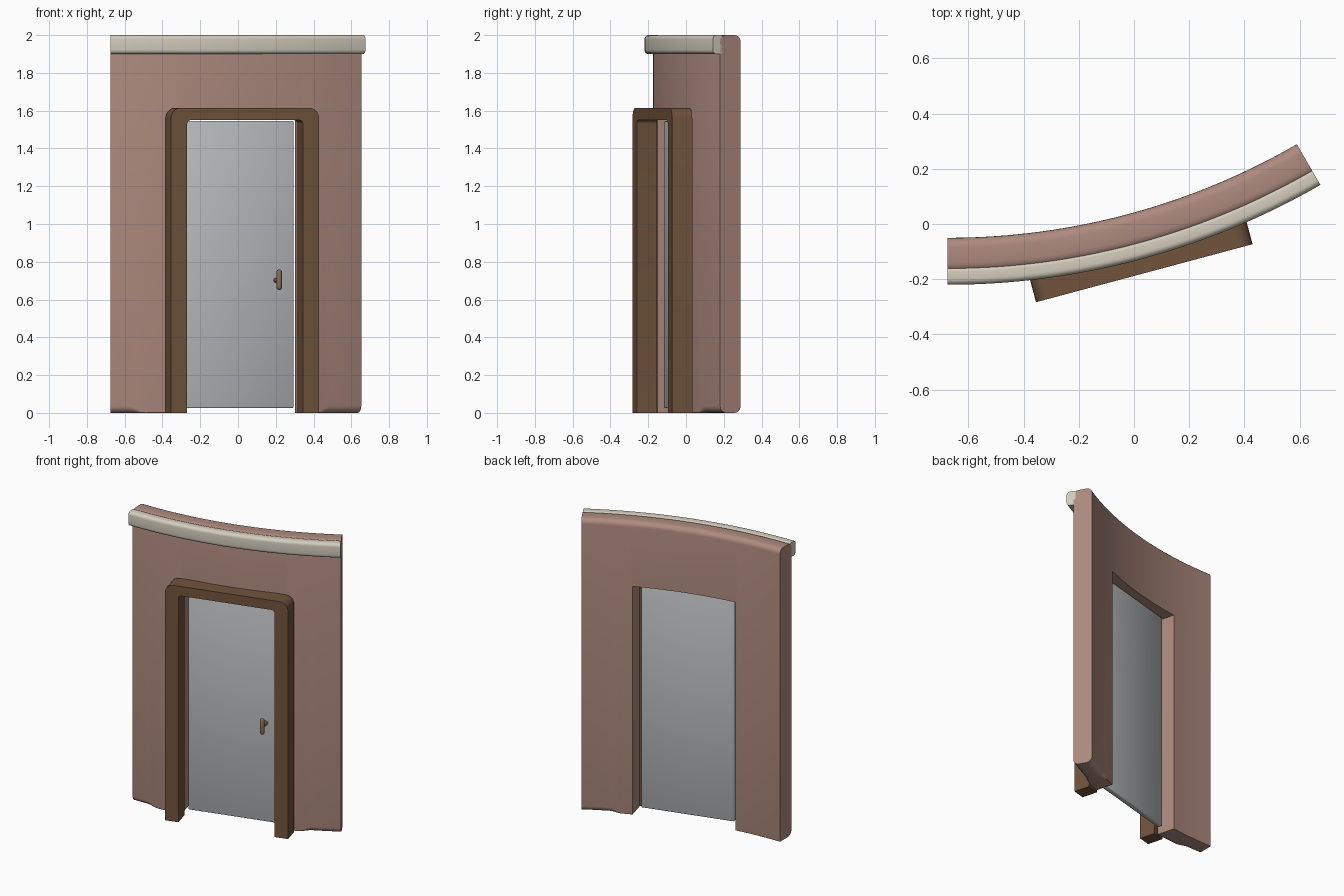
import bpy, bmesh, math
from mathutils import Vector, Matrix

if "Cube" in bpy.data.objects:
    bpy.data.objects.remove(bpy.data.objects["Cube"])

CX, CY = -0.675, 2.48          # centre of the wall's arc
ARC = 30.0                     # wall spans 30 degrees
MID = math.radians(15)         # door faces along the middle of the arc


def material(name, rgb):
    m = bpy.data.materials.new(name)
    m.diffuse_color = (*rgb, 1)
    m.use_nodes = True
    m.node_tree.nodes["Principled BSDF"].inputs["Base Color"].default_value = m.diffuse_color
    return m


PLASTER = material("rose plaster", (0.42, 0.255, 0.21))
STONE = material("cream stone", (0.66, 0.61, 0.51))
WOOD = material("brown wood", (0.165, 0.088, 0.046))
PANEL = material("pale grey", (0.50, 0.51, 0.52))
METAL = material("dull copper", (0.25, 0.14, 0.11))


def finish(bm, name, mat):
    bmesh.ops.recalc_face_normals(bm, faces=bm.faces)
    me = bpy.data.meshes.new(name)
    bm.to_mesh(me)
    bm.free()
    ob = bpy.data.objects.new(name, me)
    bpy.context.collection.objects.link(ob)
    me.materials.append(mat)
    return ob


def activate(ob):
    bpy.ops.object.select_all(action='DESELECT')
    ob.select_set(True)
    bpy.context.view_layer.objects.active = ob


def smooth(ob, angle=35):
    activate(ob)
    bpy.ops.object.shade_smooth_by_angle(angle=math.radians(angle))


def rounded(corners, steps=5):
    """Round each corner (x, y, radius) of a right-angled outline."""
    pts = []
    n = len(corners)
    for i, (x, y, r) in enumerate(corners):
        p = Vector((x, y))
        if r == 0:
            pts.append(p)
            continue
        a = (Vector(corners[i - 1][:2]) - p).normalized() * r
        b = (Vector(corners[(i + 1) % n][:2]) - p).normalized() * r
        c = p + a + b
        for k in range(steps + 1):
            t = math.pi / 2 * k / steps
            pts.append(c - b * math.cos(t) - a * math.sin(t))
    return pts


def sweep(name, profile, mat, steps=60):
    """Sweep a (radius, z) profile, given per angle, along the arc."""
    bm = bmesh.new()
    rings = []
    for i in range(steps + 1):
        deg = ARC * i / steps
        a = math.radians(deg)
        rings.append([bm.verts.new((CX + p.x * math.sin(a), CY - p.x * math.cos(a), p.y))
                      for p in profile(deg)])
    for r0, r1 in zip(rings, rings[1:]):
        for k in range(len(r0)):
            j = (k + 1) % len(r0)
            bm.faces.new((r0[k], r0[j], r1[j], r1[k]))
    bm.faces.new(rings[0])
    bm.faces.new(rings[-1])
    return finish(bm, name, mat)


# Door frame of reference: x along the door, -y outward, y = -radius
LOCAL = Matrix.Translation((CX, CY, 0)) @ Matrix.Rotation(MID, 4, 'Z')


def box(name, lo, hi, mat, bevel=0):
    bm = bmesh.new()
    bmesh.ops.create_cube(bm, size=1)
    for v in bm.verts:
        v.co = [lo[i] + (v.co[i] + 0.5) * (hi[i] - lo[i]) for i in range(3)]
    if bevel:
        bmesh.ops.bevel(bm, geom=bm.edges[:], offset=bevel, segments=2,
                        profile=0.5, affect='EDGES')
    bm.transform(LOCAL)
    return finish(bm, name, mat)


# Curved wall, its lower edges rounded only towards the ends
def ease(x, a, b):
    t = min(1, max(0, (x - a) / (b - a)))
    return t * t * (3 - 2 * t)


def wall_profile(deg):
    right = ease(deg, 24.3, 26)
    left = 1 - ease(deg, 2.2, 4)
    return rounded([(2.53, 0, 0.002 + 0.035 * right),
                    (2.655, 0, 0.002 + 0.035 * max(left, right)),
                    (2.655, 2, 0.035), (2.53, 2, 0.035)])


wall = sweep("wall", wall_profile, PLASTER)
cutter = box("doorway_cutter", (-0.34, -3, -0.2), (0.34, -2.2, 1.56), PLASTER)
cut = wall.modifiers.new("doorway", 'BOOLEAN')
cut.operation = 'DIFFERENCE'
cut.solver = 'EXACT'
cut.object = cutter
activate(wall)
bpy.ops.object.modifier_apply(modifier="doorway")
bpy.data.objects.remove(cutter)
smooth(wall)

# Stone band along the top
band = rounded([(2.64, 1.9, 0.012), (2.70, 1.9, 0.022),
                (2.70, 2.0, 0.022), (2.64, 2.0, 0.012)])
smooth(sweep("top_band", lambda deg: band, STONE))

# Wooden door surround: U-shaped outline pushed through its depth
outline = rounded([(-0.406, 0, 0), (-0.406, 1.615, 0.055), (0.406, 1.615, 0.055),
                   (0.406, 0, 0), (0.317, 0, 0), (0.317, 1.55, 0.02),
                   (-0.317, 1.55, 0.02), (-0.317, 0, 0)])
bm = bmesh.new()
face = bm.faces.new([bm.verts.new((p.x, -2.752, p.y)) for p in outline])
ext = bmesh.ops.extrude_face_region(bm, geom=[face])
bmesh.ops.translate(bm, vec=(0, 0.11, 0),
                    verts=[g for g in ext["geom"] if isinstance(g, bmesh.types.BMVert)])
bm.transform(LOCAL)
smooth(finish(bm, "door_surround", WOOD))

# Door leaf
smooth(box("door", (-0.306, -2.607, 0.025), (0.306, -2.572, 1.545), PANEL, 0.006), 50)

# Handle: stem out of the door and an upright rounded grip
bm = bmesh.new()
bmesh.ops.create_cone(bm, cap_ends=True, segments=12, radius1=0.013, radius2=0.013, depth=0.075,
                      matrix=Matrix.Translation((0.208, -2.64, 0.702)) @ Matrix.Rotation(math.pi / 2, 4, 'X'))
bmesh.ops.create_uvsphere(bm, u_segments=12, v_segments=8, radius=0.015,
                          matrix=Matrix.Translation((0.208, -2.675, 0.705)))
for v in bm.verts:
    v.co = LOCAL @ v.co
grip = bmesh.ops.create_uvsphere(bm, u_segments=12, v_segments=8, radius=0.015)["verts"]
for v in grip:
    v.co.z += 0.705 + (0.04 if v.co.z > 0 else -0.04)
    v.co = LOCAL @ (v.co + Vector((0.208, -2.675, 0)))
smooth(finish(bm, "door_handle", METAL), 50)
